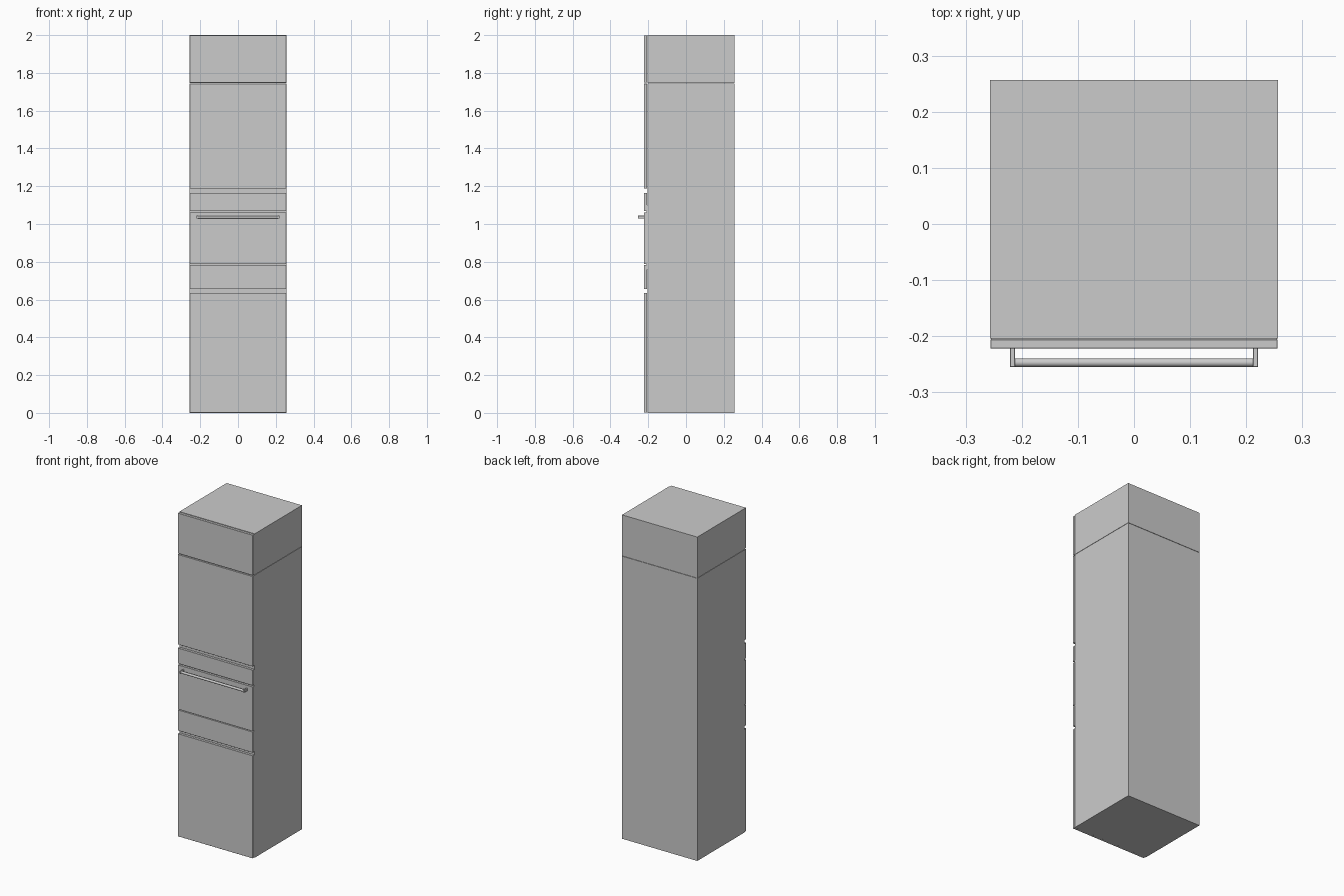
import bpy, math

if "Cube" in bpy.data.objects:
    bpy.data.objects.remove(bpy.data.objects["Cube"])


def box(name, x, y, z, bevel=0.0):
    """Box from (min, max) ranges, with an optional tiny edge bevel."""
    bpy.ops.mesh.primitive_cube_add(size=1, location=[sum(r) / 2 for r in (x, y, z)])
    ob = bpy.context.object
    ob.name = name
    ob.scale = [r[1] - r[0] for r in (x, y, z)]
    bpy.ops.object.transform_apply(location=False, rotation=False, scale=True)
    if bevel:
        mod = ob.modifiers.new("edge", 'BEVEL')
        mod.width = bevel
        mod.segments = 1
    return ob


HALF = 0.257
BODY_Y = (-0.204, 0.257)
FRONT_Y = (-0.222, -0.206)

# Cabinet carcass: tall lower unit and top box
box("lower_carcass", (-HALF, HALF), BODY_Y, (0, 1.745))
box("top_carcass", (-HALF, HALF), BODY_Y, (1.747, 2.0))

# Fronts, bottom to top
fronts = {
    "lower_door": (0.002, 0.636),
    "drawer_front": (0.655, 0.783),
    "oven_door": (0.787, 1.061),
    "control_panel": (1.069, 1.165),
    "upper_door": (1.187, 1.743),
    "top_door": (1.749, 1.998),
}
for name, z in fronts.items():
    box(name, (-HALF + 0.001, HALF - 0.001), FRONT_Y, z, 0.0008)

# Oven frame behind the appliance fronts
box("oven_frame", (-HALF + 0.002, HALF - 0.002), (-0.208, -0.203), (0.76, 1.1))

# Oven handle: round bar between two end brackets
bpy.ops.mesh.primitive_cylinder_add(vertices=32, radius=0.0075, depth=0.426,
                                    location=(0, -0.247, 1.036),
                                    rotation=(0, math.pi / 2, 0))
bar = bpy.context.object
bar.name = "handle_bar"
bpy.ops.object.shade_smooth_by_angle(angle=math.radians(40))
for side, label in ((-1, "left"), (1, "right")):
    xs = sorted((side * 0.212, side * 0.221))
    box(f"handle_bracket_{label}", xs, (-0.255, -0.221), (1.028, 1.044), 0.001)
